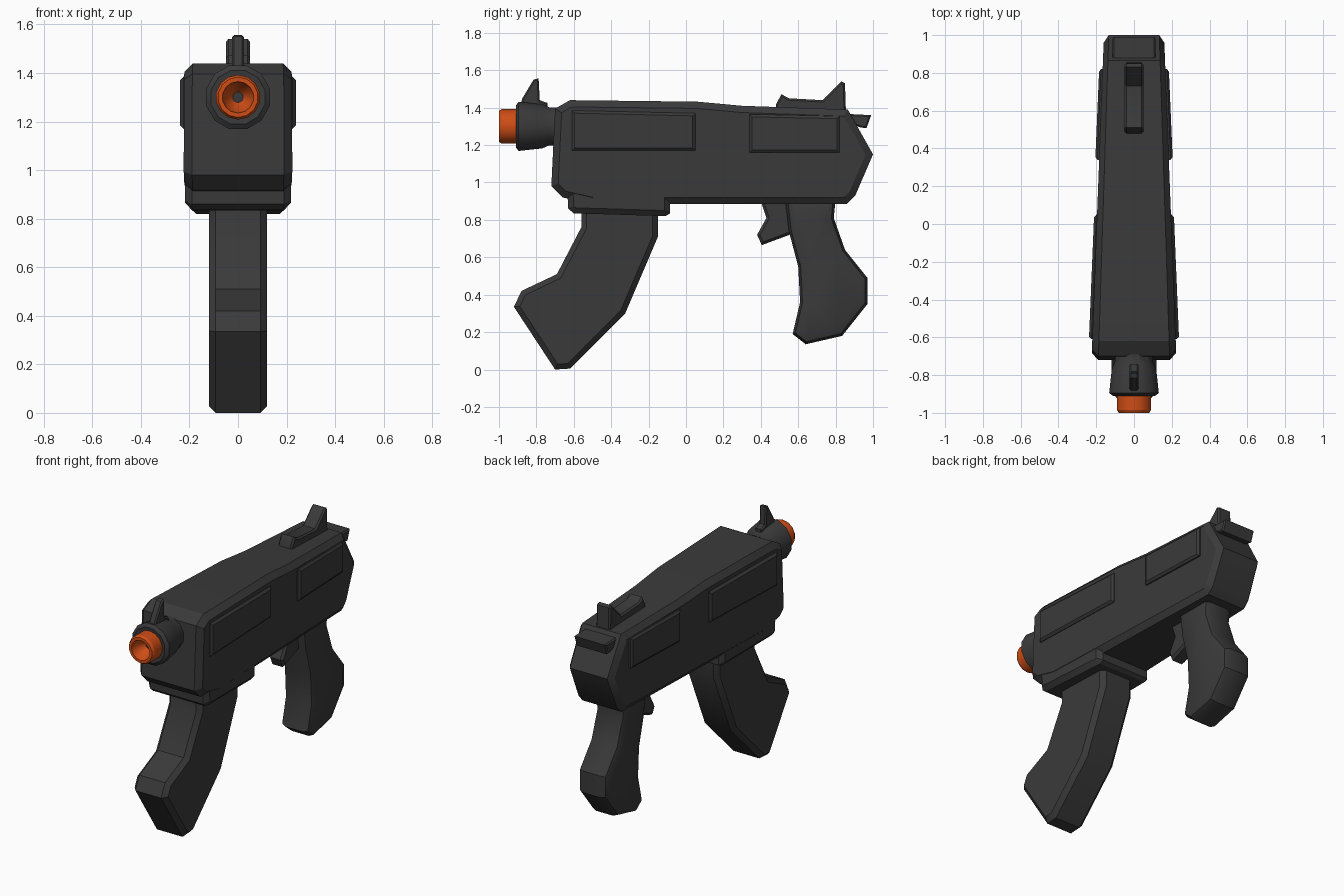
import bpy, bmesh, math
from mathutils import Matrix

if "Cube" in bpy.data.objects:
    bpy.data.objects.remove(bpy.data.objects["Cube"])


def material(name, rgb):
    m = bpy.data.materials.new(name)
    m.diffuse_color = (*rgb, 1)
    m.use_nodes = True
    m.node_tree.nodes["Principled BSDF"].inputs["Base Color"].default_value = m.diffuse_color
    return m


DARK = material("dark_grey", (0.042, 0.042, 0.042))
ORANGE = material("orange", (0.62, 0.075, 0.008))


def finish(name, bm, mat, angle=30):
    bmesh.ops.recalc_face_normals(bm, faces=bm.faces)
    me = bpy.data.meshes.new(name)
    bm.to_mesh(me)
    bm.free()
    me.materials.append(mat)
    ob = bpy.data.objects.new(name, me)
    bpy.context.collection.objects.link(ob)
    bpy.ops.object.select_all(action='DESELECT')
    ob.select_set(True)
    bpy.context.view_layer.objects.active = ob
    bpy.ops.object.shade_smooth_by_angle(angle=math.radians(angle))
    return ob


def slab(name, profile, half, bevel, segments=1, taper=False):
    """Side profile (y, z) extruded across x, rim edges bevelled, optionally narrowed to the rear."""
    bm = bmesh.new()
    f = bm.faces.new([bm.verts.new((-half, y, z)) for y, z in profile])
    ext = bmesh.ops.extrude_face_region(bm, geom=[f], use_keep_orig=True)
    for v in ext['geom']:
        if isinstance(v, bmesh.types.BMVert):
            v.co.x = half
    bmesh.ops.recalc_face_normals(bm, faces=bm.faces)
    rim = [e for e in bm.edges if abs(e.verts[0].co.x - e.verts[1].co.x) < 1e-5]
    bmesh.ops.bevel(bm, geom=rim, offset=bevel, segments=segments, profile=0.5, affect='EDGES')
    if taper:
        for v in bm.verts:
            v.co.x *= 1 - (v.co.y + 0.72) * 0.17
    return finish(name, bm, DARK)


def lathe(name, rings, sides, mat, z=1.30):
    """Revolve (y, radius) pairs round the barrel axis."""
    bm = bmesh.new()
    loops = []
    for y, r in rings:
        loops.append([bm.verts.new((r * math.cos(a), y, z + r * math.sin(a)))
                      for a in [math.tau * (i + 0.5) / sides for i in range(sides)]])
    for a, b in zip(loops, loops[1:]):
        for i in range(sides):
            j = (i + 1) % sides
            bm.faces.new((a[i], a[j], b[j], b[i]))
    return finish(name, bm, mat)


# receiver body and lower magazine housing
slab("body", [(-0.72, 0.98), (-0.66, 0.92), (-0.5, 0.885), (0.86, 0.885), (0.905, 0.93),
              (1.0, 1.15), (0.865, 1.39), (0.3, 1.41), (0.06, 1.432), (-0.62, 1.44),
              (-0.70, 1.395)], 0.225, 0.036, taper=True)
slab("magazine_housing", [(-0.635, 0.97), (-0.63, 0.86), (-0.60, 0.835), (-0.11, 0.82),
                          (-0.085, 0.835), (-0.085, 0.97)], 0.223, 0.03, taper=True)

# raised side panels, passing through the body so both sides match
slab("front_side_panel", [(-0.61, 1.17), (0.05, 1.17), (0.05, 1.37), (-0.61, 1.385)],
     0.243, 0.014, taper=True)
slab("rear_side_panel", [(0.34, 1.16), (0.82, 1.16), (0.82, 1.355), (0.34, 1.365)],
     0.25, 0.014, taper=True)

# magazine
slab("magazine", [(-0.56, 0.86), (-0.56, 0.76), (-0.69, 0.51), (-0.88, 0.42), (-0.92, 0.335),
                  (-0.70, 0.0), (-0.62, 0.005), (-0.325, 0.30), (-0.15, 0.71), (-0.15, 0.86)],
     0.12, 0.028)

# rear grip and trigger
slab("grip", [(0.53, 0.91), (0.55, 0.74), (0.60, 0.55), (0.61, 0.36), (0.57, 0.19),
              (0.64, 0.135), (0.835, 0.18), (0.97, 0.35), (0.97, 0.49), (0.85, 0.64),
              (0.79, 0.81), (0.80, 0.91)], 0.105, 0.045, 2)
slab("trigger", [(0.40, 0.90), (0.43, 0.81), (0.38, 0.72), (0.405, 0.665), (0.58, 0.73),
                 (0.58, 0.90)], 0.05, 0.014)

# barrel collar, dark plug and orange tip with a tapering bore
lathe("barrel_collar", [(-0.9, 0.03), (-0.91, 0.115), (-0.895, 0.136), (-0.77, 0.122),
                        (-0.73, 0.105), (-0.69, 0.105)], 12, DARK)
lathe("muzzle_tip", [(-0.90, 0.092), (-0.985, 0.092), (-1.0, 0.083), (-1.0, 0.065),
                     (-0.96, 0.058), (-0.915, 0.022)], 14, ORANGE)
lathe("bore_plug", [(-0.914, 0.03), (-0.914, 0.001)], 4, DARK)

# front sight
slab("front_sight", [(-0.89, 1.40), (-0.875, 1.45), (-0.815, 1.55), (-0.788, 1.557),
                     (-0.782, 1.44), (-0.74, 1.425), (-0.74, 1.38)], 0.024, 0.008)

# rear sight rail with its raised leaf
slab("rear_sight", [(0.48, 1.38), (0.48, 1.415), (0.51, 1.472), (0.55, 1.45), (0.73, 1.44),
                    (0.83, 1.54), (0.85, 1.53), (0.855, 1.38)], 0.05, 0.01)

# charging handle at the back
slab("charging_handle", [(0.82, 1.37), (0.82, 1.34), (0.93, 1.295), (0.965, 1.29),
                         (0.99, 1.36), (0.89, 1.365)], 0.115, 0.008)
